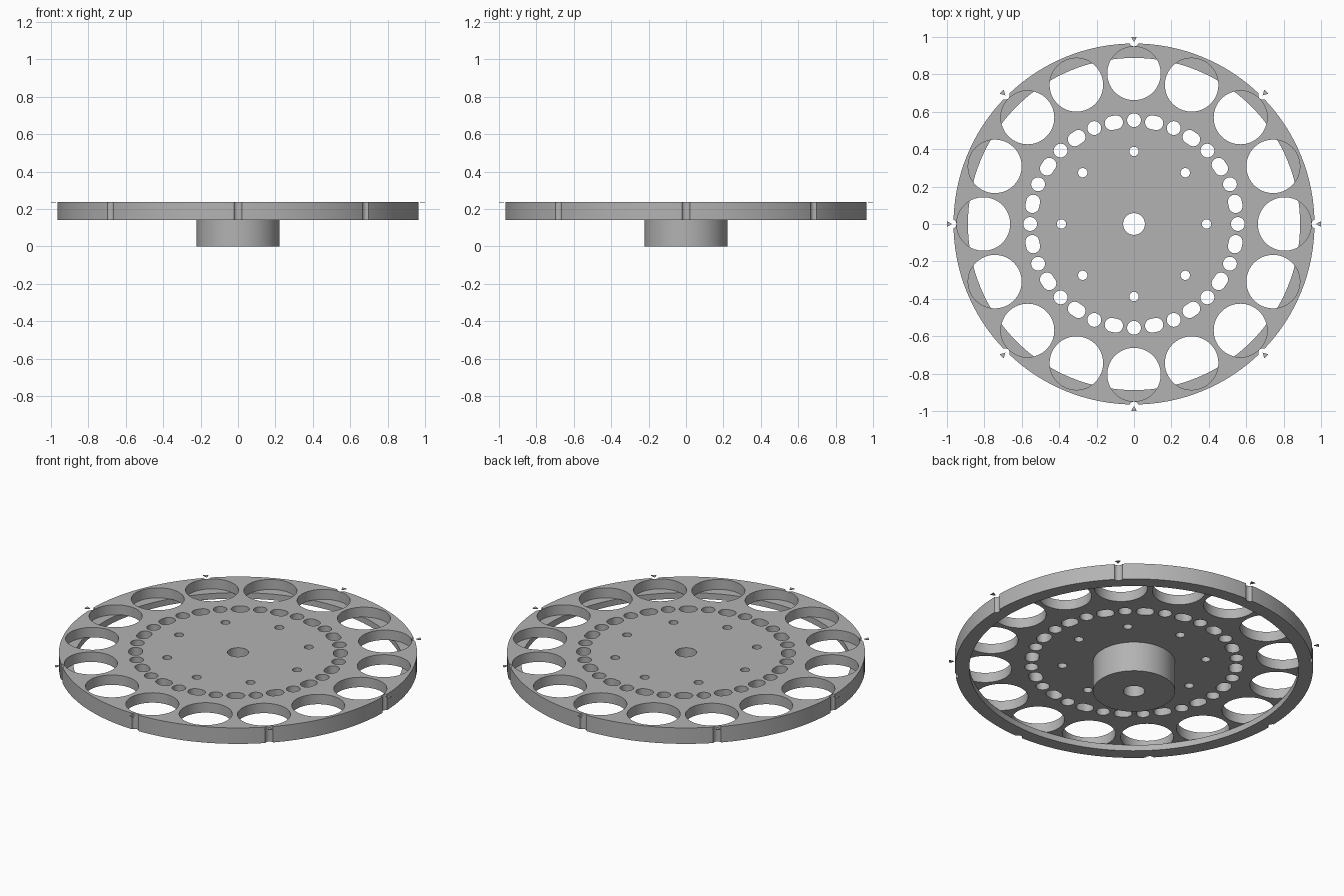
import bpy, bmesh, math
from mathutils import Matrix, Vector

if "Cube" in bpy.data.objects:
    bpy.data.objects.remove(bpy.data.objects["Cube"], do_unlink=True)

TOP, PLATE, RIM = 0.237, 0.178, 0.142      # heights: top face, plate underside, rim underside
OUTER, INNER, HUB, BORE = 0.965, 0.888, 0.221, 0.058

grey = bpy.data.materials.new("plain grey")
grey.use_nodes = True
colour = (0.45, 0.45, 0.45, 1)
grey.diffuse_color = colour
grey.node_tree.nodes["Principled BSDF"].inputs["Base Color"].default_value = colour


def finish(name, bm):
    bmesh.ops.recalc_face_normals(bm, faces=bm.faces)
    mesh = bpy.data.meshes.new(name)
    bm.to_mesh(mesh)
    bm.free()
    mesh.materials.append(grey)
    obj = bpy.data.objects.new(name, mesh)
    bpy.context.collection.objects.link(obj)
    return obj


def prism(bm, points, z0, z1, angle=0):
    """Upright prism over a flat outline, turned about the centre axis."""
    turn = Matrix.Rotation(angle, 4, "Z")
    low = [bm.verts.new(turn @ Vector((x, y, z0))) for x, y in points]
    high = [bm.verts.new(turn @ Vector((x, y, z1))) for x, y in points]
    bm.faces.new(low[::-1])
    bm.faces.new(high)
    for i in range(len(points)):
        j = (i + 1) % len(points)
        bm.faces.new((low[i], low[j], high[j], high[i]))


def slot(distance, radius, stretch=0, steps=16):
    """Outline of a round hole, or of a slot when stretched along the tangent."""
    points = []
    for side in (1, -1):
        for i in range(steps + (stretch > 0)):
            a = math.pi * i / steps + (0 if side > 0 else math.pi)
            points.append((distance + radius * math.cos(a),
                           radius * math.sin(a) + side * stretch))
    return points


# Wheel body: plate, rim and hub turned as one profile
profile = [(BORE, 0), (HUB, 0), (HUB, PLATE), (INNER, PLATE),
           (INNER, RIM), (OUTER, RIM), (OUTER, TOP), (BORE, TOP)]
bm = bmesh.new()
SEGMENTS = 128
rings = []
for s in range(SEGMENTS):
    a = math.tau * s / SEGMENTS
    rings.append([bm.verts.new((r * math.cos(a), r * math.sin(a), z)) for r, z in profile])
for s in range(SEGMENTS):
    here, there = rings[s], rings[(s + 1) % SEGMENTS]
    for i in range(len(profile)):
        j = (i + 1) % len(profile)
        bm.faces.new((here[i], there[i], there[j], here[j]))
wheel = finish("indexing_wheel", bm)

# Cutters for every hole and notch
bm = bmesh.new()
for k in range(16):
    a = math.tau * k / 16
    prism(bm, slot(0.805, 0.143, steps=32), PLATE - 0.0005, 0.3, a)    # large pockets
    prism(bm, slot(0.555, 0.037), 0.1, 0.3, a)                         # round holes
    prism(bm, slot(0.552, 0.037, 0.012), 0.1, 0.3, a + math.tau / 32)  # short slots
for k in range(8):
    a = math.tau * k / 8
    prism(bm, slot(0.388, 0.025), 0.1, 0.3, a)                         # bolt holes
    prism(bm, slot(0.973, 0.0235), 0.1, 0.3, a)                        # rim notches
cutter = finish("hole_cutter", bm)
cutter.hide_render = True

cut = wheel.modifiers.new("holes", "BOOLEAN")
cut.operation, cut.solver, cut.object = "DIFFERENCE", "EXACT", cutter
bpy.context.view_layer.objects.active = wheel
wheel.select_set(True)
bpy.ops.object.modifier_apply(modifier=cut.name)
bpy.data.objects.remove(cutter, do_unlink=True)
bpy.ops.object.shade_smooth_by_angle(angle=math.radians(30))

# Thin pointers beside the notches
bm = bmesh.new()
for k in range(8):
    prism(bm, [(0.973, 0), (1, -0.015), (1, 0.015)], TOP - 0.003, TOP, math.tau * k / 8)
finish("notch_pointers", bm)
